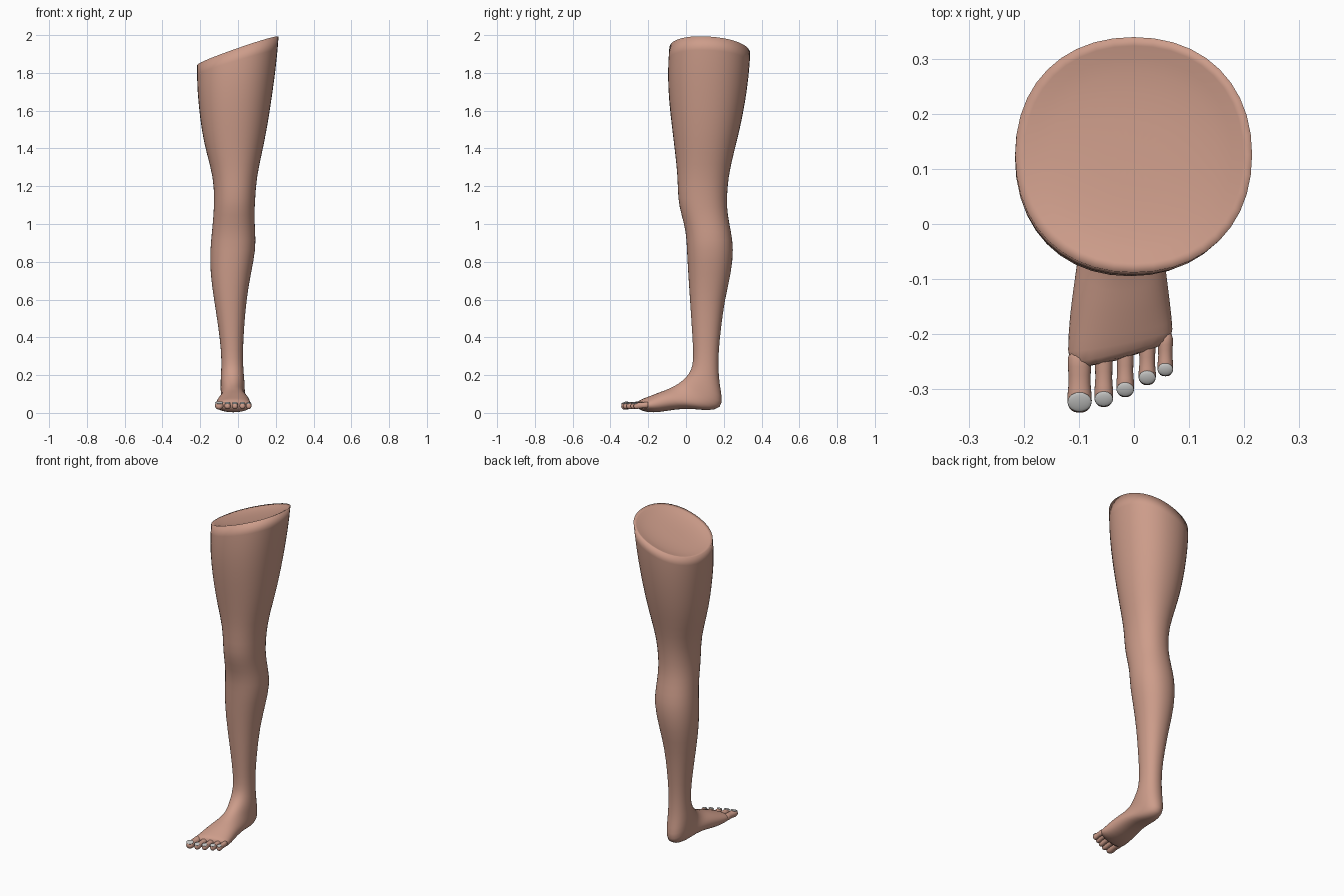
import bpy, bmesh, math
from mathutils import Vector

cube = bpy.data.objects.get("Cube")
if cube:
    bpy.data.objects.remove(cube, do_unlink=True)


def material(name, rgb):
    m = bpy.data.materials.new(name)
    m.use_nodes = True
    m.diffuse_color = (*rgb, 1)
    bsdf = m.node_tree.nodes["Principled BSDF"]
    bsdf.inputs["Base Color"].default_value = (*rgb, 1)
    bsdf.inputs["Roughness"].default_value = 0.6
    return m


skin = material("skin", (0.61, 0.335, 0.255))
nail_grey = material("nail grey", (0.55, 0.55, 0.54))


def ring(section, sides, skew_axis):
    """Oval through a front and a back point, between two x limits, sheared by skew."""
    yf, zf, yb, zb, x0, x1, skew = section
    pts = []
    for i in range(sides):
        a = 2 * math.pi * (i + 0.5) / sides
        c, s = (math.copysign(abs(v) ** 0.92, v) for v in (math.cos(a), math.sin(a)))
        t = (1 - s) / 2
        p = Vector(((x0 + x1) / 2 + (x1 - x0) / 2 * c,
                    yf + (yb - yf) * t, zf + (zb - zf) * t))
        p[skew_axis] += skew * p.x
        pts.append(p)
    return pts


def loft(name, rings, crease_ring=None, levels=1):
    """Skin a row of rings, close both ends, and smooth."""
    bm = bmesh.new()
    rows = [[bm.verts.new(p) for p in r] for r in rings]
    n = len(rows[0])
    for a, b in zip(rows, rows[1:]):
        for i in range(n):
            j = (i + 1) % n
            bm.faces.new((a[i], a[j], b[j], b[i]))
    for row in (rows[0], rows[-1]):
        bm.faces.new(row)
    if crease_ring is not None:
        layer = bm.edges.layers.float.new("crease_edge")
        r = rows[crease_ring]
        for i in range(n):
            bm.edges.get((r[i], r[(i + 1) % n]))[layer] = 0.85
    bmesh.ops.recalc_face_normals(bm, faces=bm.faces)
    for f in bm.faces:
        f.smooth = True
    me = bpy.data.meshes.new(name)
    bm.to_mesh(me)
    bm.free()
    me.materials.append(skin)
    ob = bpy.data.objects.new(name, me)
    bpy.context.collection.objects.link(ob)
    sub = ob.modifiers.new("smooth", "SUBSURF")
    sub.levels = sub.render_levels = levels
    return ob


# Sections: front y, front z, back y, back z, x min, x max, skew
leg = [
    (-.092, 1.935, .344, 1.905, -.220, .219, .35),
    (-.101, 1.80, .336, 1.79, -.220, .206, .25),
    (-.093, 1.65, .317, 1.65, -.211, .182, .12),
    (-.075, 1.50, .287, 1.50, -.194, .156, .05),
    (-.060, 1.38, .256, 1.38, -.170, .130, 0),
    (-.045, 1.25, .225, 1.25, -.132, .100, 0),
    (-.045, 1.13, .217, 1.13, -.127, .092, 0),
    (-.026, 1.05, .221, 1.05, -.131, .088, 0),
    (-.001, .96, .240, .96, -.139, .092, 0),
    (.003, .87, .254, .87, -.149, .097, 0),
    (.010, .74, .241, .74, -.149, .070, 0),
    (.020, .60, .206, .60, -.128, .045, 0),
    (.030, .45, .186, .45, -.104, .033, 0),
    (.038, .33, .173, .33, -.090, .026, 0),
]
# Sections swing round the heel and run along to the toe roots
foot = [
    (.037, .25, .172, .23, -.088, .028, 0),
    (.015, .205, .178, .155, -.093, .034, 0),
    (-.015, .175, .192, .085, -.093, .037, 0),
    (-.045, .152, .192, .026, -.091, .037, 0),
    (-.075, .137, .120, .008, -.093, .043, 0),
    (-.105, .122, .030, .024, -.099, .053, 0),
    (-.140, .110, -.060, .018, -.109, .061, 0),
    (-.180, .093, -.140, .002, -.119, .068, .1),
    (-.215, .078, -.200, .002, -.122, .072, .2),
    (-.243, .064, -.238, .016, -.120, .071, .3),
]
SIDES = 20
rings = [ring(s, SIDES, 2) for s in leg] + [ring(s, SIDES, 1) for s in foot]

# Shallow dish closing the top of the thigh
rim = rings[0]
mid = sum(rim, Vector()) / SIDES
dish = [[mid + (p - mid) * k - Vector((0, 0, d)) for p in rim]
        for k, d in ((.2, .028), (.55, .025), (.85, .014))]
loft("leg_and_foot", dish + rings, crease_ring=len(dish))

# Toes, big to little: x, tip y, root y, radius
toes = [
    (-.099, -.343, -.225, .024),
    (-.055, -.333, -.220, .0185),
    (-.016, -.315, -.215, .0175),
    (.024, -.293, -.205, .0170),
    (.057, -.277, -.195, .0155),
]
# Along the toe: fraction of length, radius factor
toe_profile = [(0, 1.0), (.3, .92), (.55, .82), (.75, 1.0), (.9, .95), (.98, .6), (1, .25)]
for k, (x, tip, root, r) in enumerate(toes, 1):
    rows = []
    for t, f in toe_profile:
        y, zc, h = root + (tip - root) * t, .043 - .007 * t, (.012 + .4 * r) * f
        rows.append(ring((y, zc + h, y, zc - h, x - r * f, x + r * f, 0), 12, 1))
    loft(f"toe_{k}", rows)

    # Nail plate resting on the toe tip
    bpy.ops.mesh.primitive_uv_sphere_add(
        segments=16, ring_count=8, radius=1,
        location=(x, tip + .8 * r, .036 + .012 + .4 * r - .0035), rotation=(.3, 0, 0))
    nail = bpy.context.object
    nail.name = f"toenail_{k}"
    nail.scale = (r * .92, r * .78, .0048)
    nail.data.materials.append(nail_grey)
    bpy.ops.object.shade_smooth()
